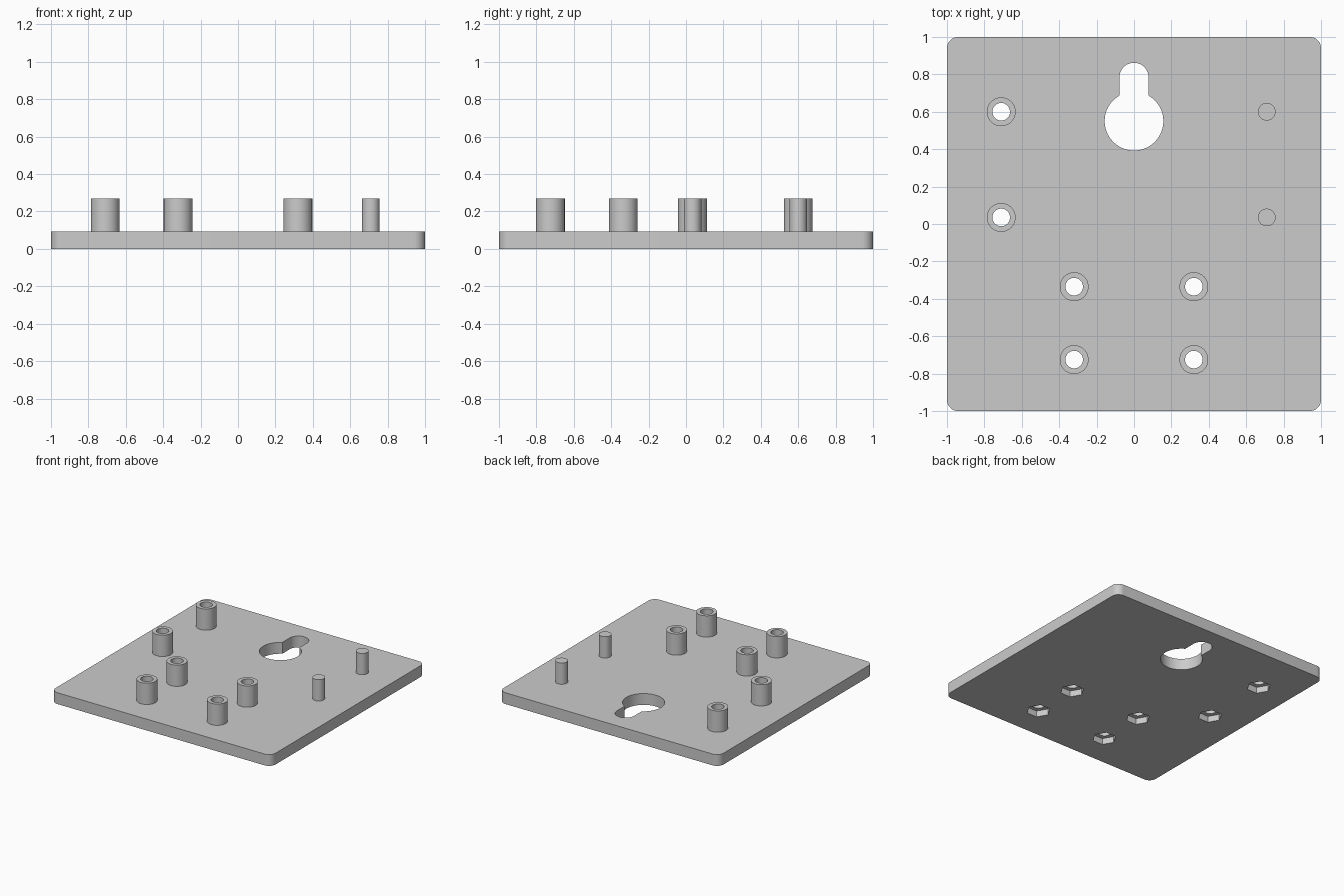
import bpy, bmesh, math
from mathutils import Matrix

cube = bpy.data.objects.get("Cube")
if cube:
    bpy.data.objects.remove(cube, do_unlink=True)

PLATE_TOP, POST_TOP = 0.093, 0.268
CORNER = 0.06
POST_R, BORE_R = 0.077, 0.047
NUT_R, NUT_DEPTH = 0.09, 0.05
POSTS = [(-0.71, 0.6), (-0.71, 0.035)] + [(x, y) for x in (-0.32, 0.32) for y in (-0.335, -0.725)]
PINS = [(0.71, 0.6), (0.71, 0.035)]

grey = bpy.data.materials.new("light grey")
grey.use_nodes = True
grey.diffuse_color = (0.6, 0.6, 0.6, 1)
grey.node_tree.nodes["Principled BSDF"].inputs["Base Color"].default_value = (0.6, 0.6, 0.6, 1)


def make(name, bm):
    bmesh.ops.recalc_face_normals(bm, faces=bm.faces)
    mesh = bpy.data.meshes.new(name)
    bm.to_mesh(mesh)
    bm.free()
    mesh.materials.append(grey)
    obj = bpy.data.objects.new(name, mesh)
    bpy.context.collection.objects.link(obj)
    return obj


def prism(bm, points, z0, z1):
    face = bm.faces.new([bm.verts.new((x, y, z0)) for x, y in points])
    top = bmesh.ops.extrude_face_region(bm, geom=[face])["geom"]
    bmesh.ops.translate(bm, vec=(0, 0, z1 - z0),
                        verts=[v for v in top if isinstance(v, bmesh.types.BMVert)])


def cylinders(name, centres, radius, z0, z1, sides=48):
    bm = bmesh.new()
    for x, y in centres:
        prism(bm, arc(x, y, radius, 0, 360 - 360 / sides, sides), z0, z1)
    return make(name, bm)


def arc(cx, cy, r, start, end, count):
    angles = [math.radians(start + (end - start) * i / (count - 1)) for i in range(count)]
    return [(cx + r * math.cos(a), cy + r * math.sin(a)) for a in angles]


def cut(obj, cutter):
    mod = obj.modifiers.new("cut", 'BOOLEAN')
    mod.operation, mod.solver, mod.object = 'DIFFERENCE', 'EXACT', cutter
    bpy.context.view_layer.objects.active = obj
    bpy.ops.object.modifier_apply(modifier=mod.name)


# Mounting plate with rounded corners
outline = []
for i, (sx, sy) in enumerate([(1, 1), (-1, 1), (-1, -1), (1, -1)]):
    outline += arc(sx * (1 - CORNER), sy * (1 - CORNER), CORNER, i * 90, i * 90 + 90, 12)
bm = bmesh.new()
prism(bm, outline, 0, PLATE_TOP)
plate = make("mounting_plate", bm)

# Keyhole outline: large round opening with a narrow slot above
big_r, slot_r, big_y, slot_y = 0.157, 0.078, 0.55, 0.784
neck = math.degrees(math.acos(slot_r / big_r))
keyhole = arc(0, big_y, big_r, 180 - neck, 360 + neck, 56) + arc(0, slot_y, slot_r, 0, 180, 28)
bm = bmesh.new()
prism(bm, keyhole, -0.1, 0.2)
key_cutter = make("keyhole_cutter", bm)

# Screw bores and hexagonal nut pockets on the underside
bore_cutter = cylinders("bore_cutter", POSTS, BORE_R, -0.1, 0.4)
nut_cutter = cylinders("nut_cutter", POSTS, NUT_R, -0.1, NUT_DEPTH, 6)

# Hollow standoffs and solid locating pins
standoffs = cylinders("standoffs", POSTS, POST_R, PLATE_TOP, POST_TOP)
pins = cylinders("locating_pins", PINS, BORE_R, PLATE_TOP, POST_TOP)

for cutter in (key_cutter, nut_cutter, bore_cutter):
    cut(plate, cutter)
cut(standoffs, bore_cutter)
for cutter in (key_cutter, nut_cutter, bore_cutter):
    bpy.data.objects.remove(cutter, do_unlink=True)

# Smooth the round walls, keep the edges sharp
bpy.ops.object.select_all(action='DESELECT')
for obj in (plate, standoffs, pins):
    obj.select_set(True)
bpy.context.view_layer.objects.active = plate
bpy.ops.object.shade_smooth_by_angle(angle=math.radians(30))
